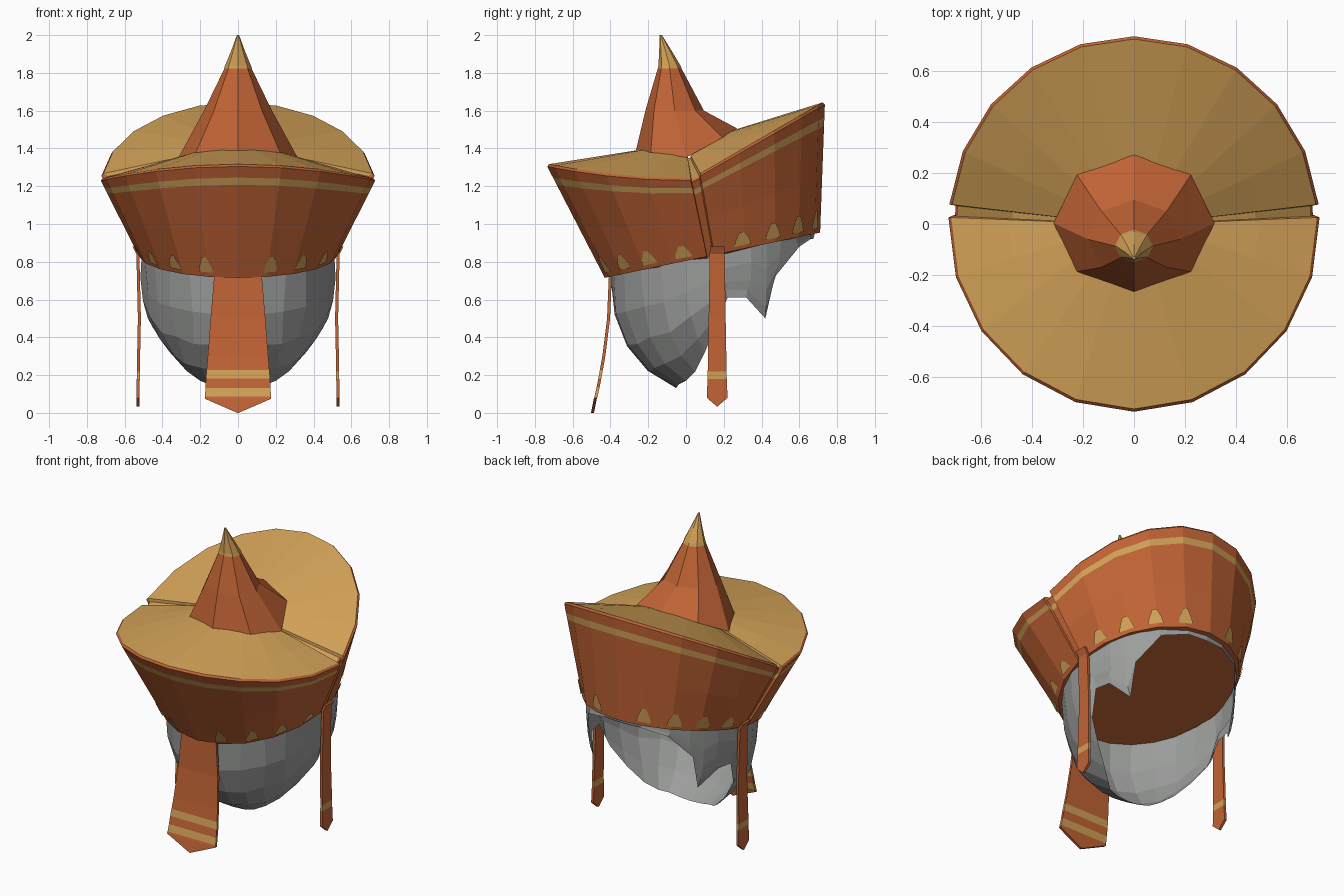
import bpy, bmesh, random
from math import sin, cos, radians
from mathutils import Vector

random.seed(4)
cube = bpy.data.objects.get("Cube")
if cube:
    bpy.data.objects.remove(cube, do_unlink=True)


def material(name, rgb):
    m = bpy.data.materials.new(name)
    m.use_nodes = True
    m.diffuse_color = (*rgb, 1)
    m.node_tree.nodes["Principled BSDF"].inputs["Base Color"].default_value = (*rgb, 1)
    return m


ORANGE = material("burnt orange", (0.53, 0.125, 0.035))
TAN = material("golden tan", (0.64, 0.355, 0.095))
GREY = material("steel grey", (0.33, 0.34, 0.33))


def finish(name, bm, mats):
    bmesh.ops.recalc_face_normals(bm, faces=bm.faces)
    mesh = bpy.data.meshes.new(name)
    bm.to_mesh(mesh)
    bm.free()
    for m in mats:
        mesh.materials.append(m)
    obj = bpy.data.objects.new(name, mesh)
    bpy.context.collection.objects.link(obj)
    return obj


def loft(name, rows, mats, second=(), bottom=False, top=False):
    """Skin closed rings; bands listed in `second` take the second material."""
    bm = bmesh.new()
    rings = [[bm.verts.new(p) for p in row] for row in rows]
    n = len(rows[0])
    for r, (a, b) in enumerate(zip(rings, rings[1:])):
        for i in range(n):
            j = (i + 1) % n
            bm.faces.new((a[i], a[j], b[j], b[i])).material_index = int(r in second)
    if bottom:
        bm.faces.new(rings[0])
    if top:
        bm.faces.new(rings[-1])
    return finish(name, bm, mats)


def full_ring(half):
    """Complete a front-to-back half ring with its mirror image."""
    return half + [Vector((-p.x, p.y, p.z)) for p in reversed(half[1:-1])]


# Shared hat shape: angle runs from the front (0) to the back (180)
def brim_base(a):
    a = radians(a - 5 * sin(radians(a)))
    y = 0.14 - 0.57 * cos(a)
    return Vector((0.525 * sin(a), y, 0.715 + 0.21 * (y + 0.43)))


def brim_rim(a):
    a = radians(a)
    y = -0.735 * cos(a)
    z = 1.23 + 0.075 * (y / 0.735) ** 2 if y < 0.05 else 1.24 + 0.572 * (y - 0.05)
    return Vector((0.727 * sin(a), y, z))


def crown_z(y):
    return 1.355 - 0.14 * (y - 0.02) if y < 0.02 else 1.355 + 0.62 * (y - 0.02)


front_end, back_start, steps = 92, 96, 5
front = [front_end * i / steps for i in range(steps + 1)]
back = [back_start + (180 - back_start) * i / steps for i in range(steps + 1)]
columns = front + back


def brim_wall(a, t):
    """Point on the flat wall panels at angle a and height share t."""
    for lo, hi in zip(columns, columns[1:]):
        if lo <= a <= hi:
            k = (a - lo) / (hi - lo)
            low = brim_base(lo).lerp(brim_base(hi), k)
            high = brim_rim(lo).lerp(brim_rim(hi), k)
            return low.lerp(high, t)


# Hat brim: flared wall with a stripe, lip, dished top and a side groove
groove = (front_end + 0.4, back_start - 0.4)
angles = front + list(groove) + back


def brim_ring(point):
    half = []
    for a in angles:
        p = point(a)
        if a in groove:
            p = Vector((p.x * 0.965, p.y, p.z - 0.012))
        half.append(p)
    return full_ring(half)


def lip(a):
    p = brim_rim(a)
    return Vector((p.x * 0.985, p.y * 0.985, p.z + 0.012))


def crown_seat(a):
    a = radians(a)
    y = -0.23 * cos(a)
    return Vector((0.27 * sin(a), y, crown_z(y) + 0.005))


rows = [brim_ring(lambda a, t=t: brim_wall(a, t)) for t in (0, 0.45, 0.835, 0.9, 1)]
rows += [brim_ring(lip),
         brim_ring(lambda a: lip(a).lerp(crown_seat(a), 0.5)),
         brim_ring(crown_seat)]
loft("hat_brim", rows, (ORANGE, TAN), second=(2, 5, 6), bottom=True)

# Row of painted wedges around the foot of the brim
bm = bmesh.new()
wedge = [(-4.6, 0.04), (4.6, 0.04), (3.6, 0.1), (1.3, 0.18), (-1.3, 0.18), (-3.6, 0.1)]
for centre in (20, 41, 60, 80, 111, 128, 145, 163):
    for side in (1, -1):
        verts = []
        for da, t in wedge:
            p = brim_wall(centre + da, t)
            verts.append(bm.verts.new((side * p.x * 1.014, 0.1 + (p.y - 0.1) * 1.014, p.z)))
        bm.faces.new(verts if side > 0 else verts[::-1])
wedges = finish("brim_wedges", bm, (TAN,))


# Crown: eight-sided leaning spire
def octagon(rx, ry, cy, z):
    ring = []
    for i in range(8):
        a = radians(45 * i)
        y = cy - ry * cos(a)
        ring.append(Vector((rx * sin(a), y, z if z else crown_z(y) - 0.005)))
    return ring


loft("crown_spire", [octagon(0.315, 0.268, 0.003, None),
                     octagon(0.18, 0.155, -0.06, 1.6),
                     octagon(0.066, 0.058, -0.088, 1.835)], (ORANGE,), top=True)
loft("spire_tip", [octagon(0.075, 0.064, -0.086, 1.822),
                   octagon(0.068, 0.058, -0.088, 1.84),
                   octagon(0.035, 0.032, -0.11, 1.92),
                   octagon(0.006, 0.006, -0.133, 2.0)], (TAN,), bottom=True, top=True)

# Face guard: open shell, each column curving from the brim to its lower edge
lower_edge = {0: (0, -0.05, 0.13), 15: (0.08, -0.05, 0.135), 30: (0.15, -0.04, 0.15),
              45: (0.2, 0, 0.17), 60: (0.27, 0.05, 0.22), 75: (0.36, 0.1, 0.32),
              90: (0.45, 0.15, 0.45), 98: (0.48, 0.22, 0.61), 112: (0.46, 0.32, 0.61),
              122: (0.38, 0.42, 0.5), 132: (0.38, 0.47, 0.72), 145: (0.29, 0.6, 0.88),
              165: (0.13, 0.66, 0.92), 180: (0, 0.67, 0.92)}


def guard_ring(t):
    half = []
    for a, edge in lower_edge.items():
        r = radians(a)
        y = 0.14 - 0.54 * cos(r)
        top = Vector((0.51 * sin(r), y, 0.72 + 0.21 * (y + 0.43)))
        end = Vector(edge)
        bend = Vector((top.x, top.y, top.z + 0.75 * (end.z - top.z)))
        p = top.lerp(bend, t).lerp(bend.lerp(end, t), t)
        if 0 < t < 1 and 0 < a < 120:
            p += Vector([random.uniform(-0.012, 0.012) for _ in range(3)])
        half.append(p)
    return full_ring(half)


loft("face_guard", [guard_ring(t) for t in (0, 0.25, 0.5, 0.75, 1)], (GREY,))


# Hanging straps: levels are (height, half width, outward offset)
def strap(name, levels, place, stripes):
    rows = [[place(u * w, off + v * 0.008, z) for u, v in ((-1, -1), (1, -1), (1, 1), (-1, 1))]
            for z, w, off in levels]
    loft(name, rows, (ORANGE, TAN), second=stripes, bottom=True, top=True)


strap("front_strap",
      [(0.74, 0.125, 0.4), (0.5, 0.145, 0.41), (0.3, 0.16, 0.435), (0.228, 0.166, 0.448),
       (0.183, 0.17, 0.456), (0.133, 0.172, 0.466), (0.088, 0.175, 0.476),
       (0.075, 0.176, 0.48), (0, 0.003, 0.495)],
      lambda u, v, z: Vector((u, -v, z)), (3, 5))

side_levels = [(0.88, 0.038, 0.55), (0.84, 0.04, 0.53), (0.5, 0.045, 0.522), (0.22, 0.05, 0.528),
               (0.18, 0.051, 0.528), (0.08, 0.055, 0.53), (0.035, 0.003, 0.53)]
for name, side in (("left_strap", 1), ("right_strap", -1)):
    strap(name, side_levels, lambda u, v, z, s=side: Vector((s * v, 0.165 + u, z)), (3,))
